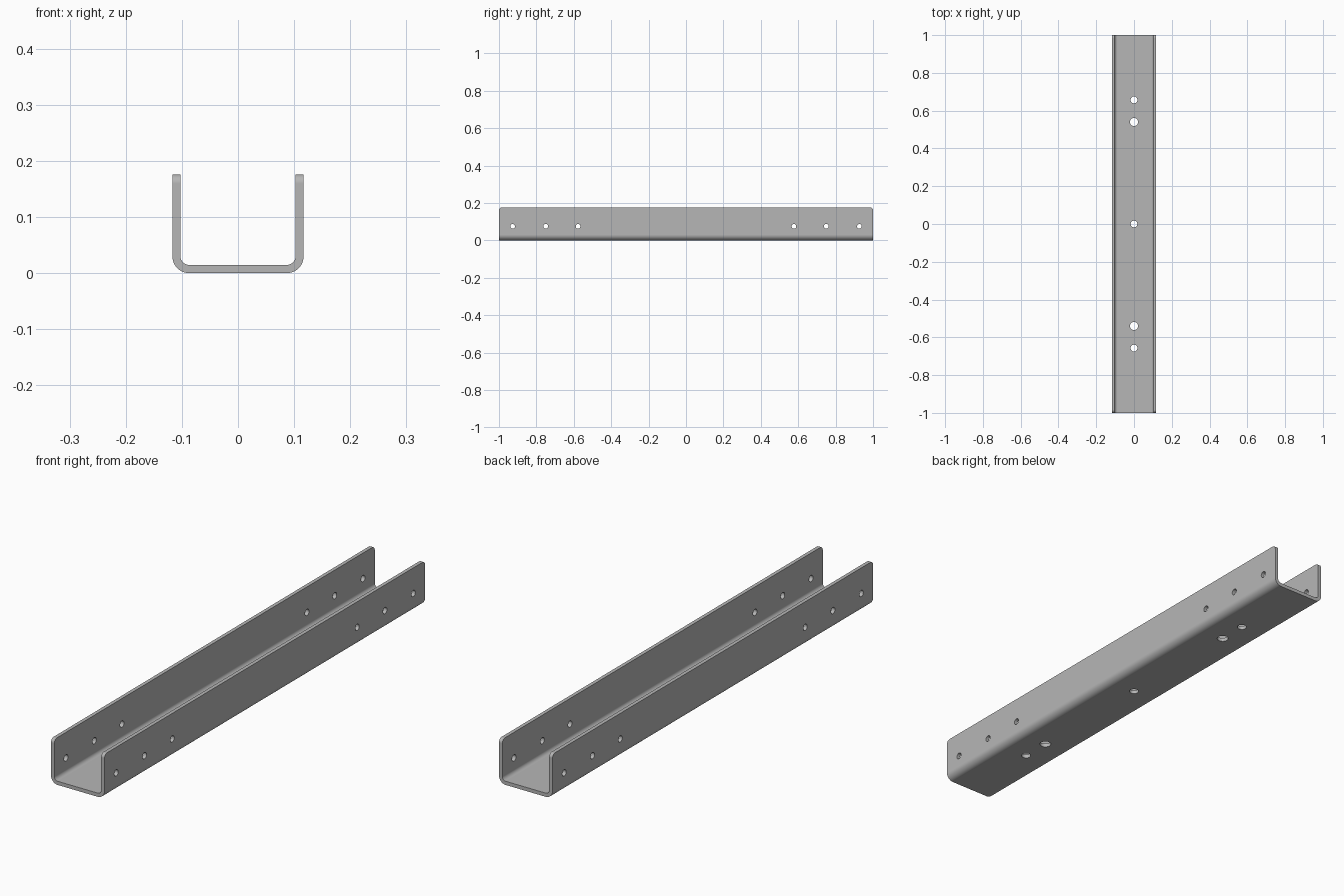
import bpy, bmesh, math
from mathutils import Matrix, Vector

if "Cube" in bpy.data.objects:
    bpy.data.objects.remove(bpy.data.objects["Cube"], do_unlink=True)

W, H, T = 0.117, 0.176, 0.0145      # half width, height, sheet thickness
R_OUT, R_IN = 0.030, 0.0155         # bend radii
L = 1.0                             # half length
CORNER = 0.016                      # rounded flange corners

steel = bpy.data.materials.new("steel grey")
steel.use_nodes = True
grey = (0.47, 0.47, 0.47, 1)
steel.diffuse_color = grey
steel.node_tree.nodes["Principled BSDF"].inputs["Base Color"].default_value = grey


def bend(radius, n=10):
    """Quarter bend on the +x side, from the web up to the flange."""
    cx, cz = W - R_OUT, R_OUT
    angles = [-math.pi / 2 + math.pi / 2 * i / n for i in range(n + 1)]
    return [(cx + radius * math.cos(a), cz + radius * math.sin(a)) for a in angles]


def mirrored(points):
    return [(-x, z) for x, z in reversed(points)]


def make_object(name, bm):
    bmesh.ops.recalc_face_normals(bm, faces=bm.faces)
    mesh = bpy.data.meshes.new(name)
    bm.to_mesh(mesh)
    bm.free()
    mesh.materials.append(steel)
    ob = bpy.data.objects.new(name, mesh)
    bpy.context.collection.objects.link(ob)
    return ob


# Folded U-section, extruded along y
outer = bend(R_OUT) + [(W, H)]
inner = bend(R_IN) + [(W - T, H)]
section = mirrored(outer) + outer + inner[::-1] + mirrored(inner)[::-1]
bm = bmesh.new()
cap = bm.faces.new([bm.verts.new((x, -L, z)) for x, z in section])
ext = bmesh.ops.extrude_face_region(bm, geom=[cap], use_keep_orig=True)
bmesh.ops.translate(bm, vec=(0, 2 * L, 0),
                    verts=[g for g in ext["geom"] if isinstance(g, bmesh.types.BMVert)])

# Round the upper corners at both ends of each flange
tips = [e for e in bm.edges
        if all(v.co.z > H - 1e-4 for v in e.verts)
        and abs(e.verts[0].co.y - e.verts[1].co.y) < 1e-4]
bmesh.ops.bevel(bm, geom=tips, offset=CORNER, offset_type='OFFSET',
                segments=6, profile=0.5, affect='EDGES')
channel = make_object("u_channel", bm)

# Drill holes: cross holes through both flanges, vertical ones through the web
bm = bmesh.new()


def drill(location, radius, depth, axis):
    turn = Matrix.Rotation(math.pi / 2, 4, 'Y') if axis == 'X' else Matrix()
    bmesh.ops.create_cone(bm, cap_ends=True, segments=32, radius1=radius, radius2=radius,
                          depth=depth, matrix=Matrix.Translation(Vector(location)) @ turn)


for side in (-1, 1):
    for y in (0.577, 0.75, 0.927):
        drill((0, side * y, 0.075), 0.0125, 0.4, 'X')
    drill((0, side * 0.54, 0), 0.0215, 0.06, 'Z')
    drill((0, side * 0.657, 0), 0.018, 0.06, 'Z')
drill((0, 0, 0), 0.0175, 0.06, 'Z')
cutter = make_object("hole_cutter", bm)
cutter.hide_render = True

bpy.ops.object.select_all(action='DESELECT')
channel.select_set(True)
bpy.context.view_layer.objects.active = channel
cut = channel.modifiers.new("holes", 'BOOLEAN')
cut.operation, cut.solver, cut.object = 'DIFFERENCE', 'EXACT', cutter
bpy.ops.object.modifier_apply(modifier=cut.name)
bpy.data.objects.remove(cutter, do_unlink=True)

# Smooth bends and hole walls, crisp sheet edges
bpy.ops.object.shade_smooth_by_angle(angle=math.radians(30))
weighted = channel.modifiers.new("weighted_normals", 'WEIGHTED_NORMAL')
weighted.keep_sharp = True
